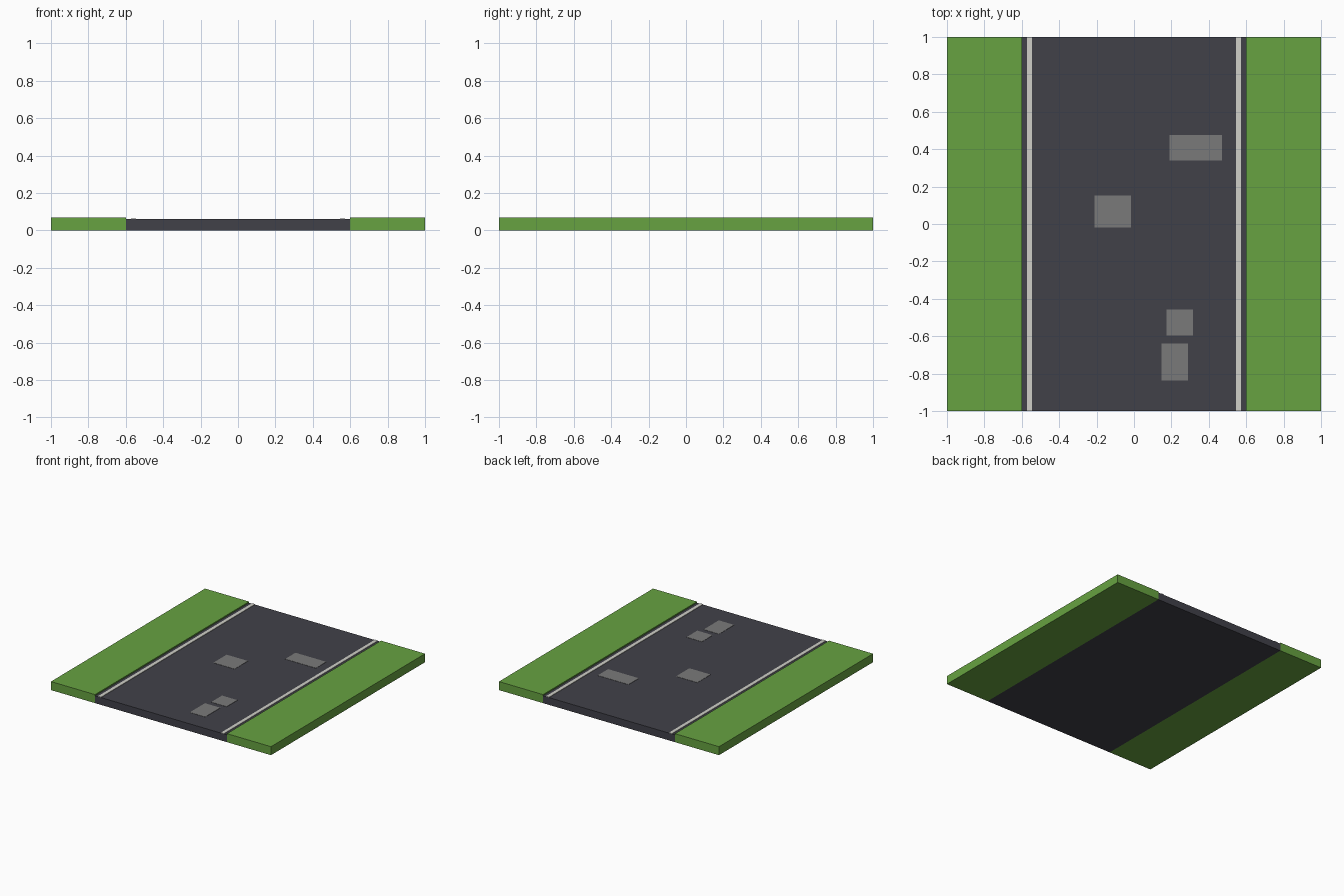
import bpy

if "Cube" in bpy.data.objects:
    bpy.data.objects.remove(bpy.data.objects["Cube"])


def material(name, rgb):
    """Flat colour from 0-255 sRGB, stored as linear."""
    m = bpy.data.materials.new(name)
    lin = [((c / 255 + 0.055) / 1.055) ** 2.4 for c in rgb]
    m.diffuse_color = (*lin, 1)
    m.use_nodes = True
    m.node_tree.nodes["Principled BSDF"].inputs["Base Color"].default_value = m.diffuse_color
    return m


def box(name, x0, x1, y0, y1, z0, z1, mat):
    """Box given by its limits on each axis."""
    bpy.ops.mesh.primitive_cube_add(size=1)
    o = bpy.context.object
    o.name = name
    size = (x1 - x0, y1 - y0, z1 - z0)
    mid = ((x0 + x1) / 2, (y0 + y1) / 2, (z0 + z1) / 2)
    for v in o.data.vertices:
        v.co = [m + c * s for m, c, s in zip(mid, v.co, size)]
    o.location = (0, 0, 0)
    o.data.materials.append(mat)
    return o


grass = material("grass green", (103, 162, 65))
asphalt = material("asphalt dark grey", (65, 65, 73))
paint = material("edge line off white", (208, 208, 200))
repair = material("patch grey", (122, 122, 122))

ROAD_TOP = 0.06

# Road slab
box("road", -0.6, 0.6, -1, 1, 0, ROAD_TOP, asphalt)

# Grass verges and painted edge lines, one per side
for side, s in (("left", -1), ("right", 1)):
    gx = sorted((0.6 * s, 1.0 * s))
    lx = sorted((0.545 * s, 0.573 * s))
    box(side + "_verge", *gx, -1, 1, 0, 0.07, grass)
    box(side + "_edge_line", *lx, -1, 1, ROAD_TOP, ROAD_TOP + 0.004, paint)

# Thin repair patches on the asphalt: x0, x1, y0, y1
patches = [(0.19, 0.47, 0.34, 0.475), (-0.21, -0.017, -0.02, 0.153),
           (0.175, 0.315, -0.597, -0.457), (0.148, 0.288, -0.837, -0.64)]
for i, p in enumerate(patches):
    box("road_patch_%d" % (i + 1), *p, ROAD_TOP, ROAD_TOP + 0.002, repair)
